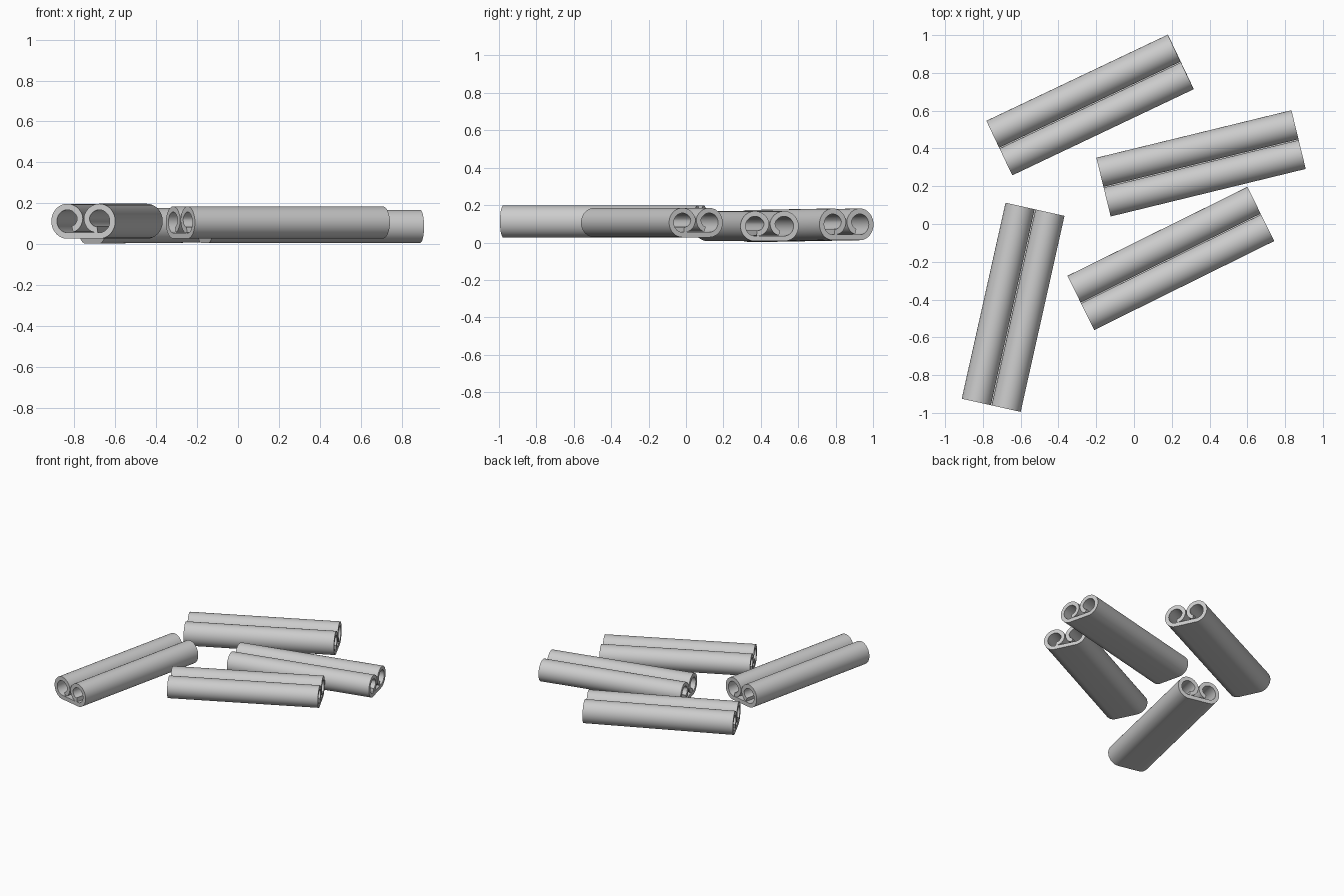
import bpy, bmesh
from math import sin, cos, radians

if "Cube" in bpy.data.objects:
    bpy.data.objects.remove(bpy.data.objects["Cube"])

LENGTH, WALL, LOBE = 1.063, 0.028, 0.066   # LOBE = mid-wall radius of each scroll
CX = 0.08                                  # scroll centre offset


def scroll(end_deg, steps=44):
    """Mid-wall points of the right scroll, from its underside round to the inner lip."""
    pts = []
    for i in range(steps + 1):
        a = end_deg * i / steps
        t = max(0.0, (a - 255) / 100)
        r = LOBE - 0.031 * min(t, 1.15)
        pts.append((CX + r * sin(radians(a)), -r * cos(radians(a))))
    return pts


def make_stick(name, x, y, z_low, z_high, yaw, pitch=0.0, roll=0.0):
    # one continuous sheet: left lip -> flat underside -> right lip
    left = [(-px, pz) for px, pz in reversed(scroll(345))]
    mid = left + [(0, -LOBE)] + scroll(325)
    outer, inner = [], []
    for i, (px, pz) in enumerate(mid):
        ax, az = mid[max(i - 1, 0)]
        bx, bz = mid[min(i + 1, len(mid) - 1)]
        l = ((bx - ax) ** 2 + (bz - az) ** 2) ** 0.5
        nx, nz = -(bz - az) / l * WALL / 2, (bx - ax) / l * WALL / 2
        outer.append((px + nx, pz + nz))
        inner.append((px - nx, pz - nz))
    bm = bmesh.new()
    rings = []
    for end in (-LENGTH / 2, LENGTH / 2):
        rings.append([[bm.verts.new((end, px, pz)) for px, pz in side] for side in (outer, inner)])
    (o0, i0), (o1, i1) = rings
    for k in range(len(mid) - 1):
        for a, b in ((o0, o1), (o1, i1), (i1, i0), (i0, o0)):
            bm.faces.new((a[k], a[k + 1], b[k + 1], b[k]))
    for k in (0, -1):
        bm.faces.new((o0[k], o1[k], i1[k], i0[k]))
    bmesh.ops.recalc_face_normals(bm, faces=bm.faces)
    me = bpy.data.meshes.new(name)
    bm.to_mesh(me)
    bm.free()
    ob = bpy.data.objects.new(name, me)
    bpy.context.collection.objects.link(ob)
    ob.location = (x, y, (z_low + z_high) / 2)
    ob.rotation_euler = (radians(roll), radians(pitch), radians(yaw))
    ob.scale.z = (z_high - z_low) / (2 * LOBE + WALL)
    bpy.context.view_layer.objects.active = ob
    ob.select_set(True)
    bpy.ops.object.shade_smooth_by_angle(angle=radians(40))
    ob.select_set(False)


# four rolled bark sticks
make_stick("back_stick", -0.2325, 0.63, 0.008, 0.178, 25.4, pitch=-0.45)
make_stick("right_stick", 0.355, 0.321, 0.007, 0.168, 13.7)
make_stick("front_stick", 0.195, -0.1825, 0.028, 0.185, 26.3)
make_stick("left_stick", -0.64, -0.441, 0.027, 0.198, 77.4)
